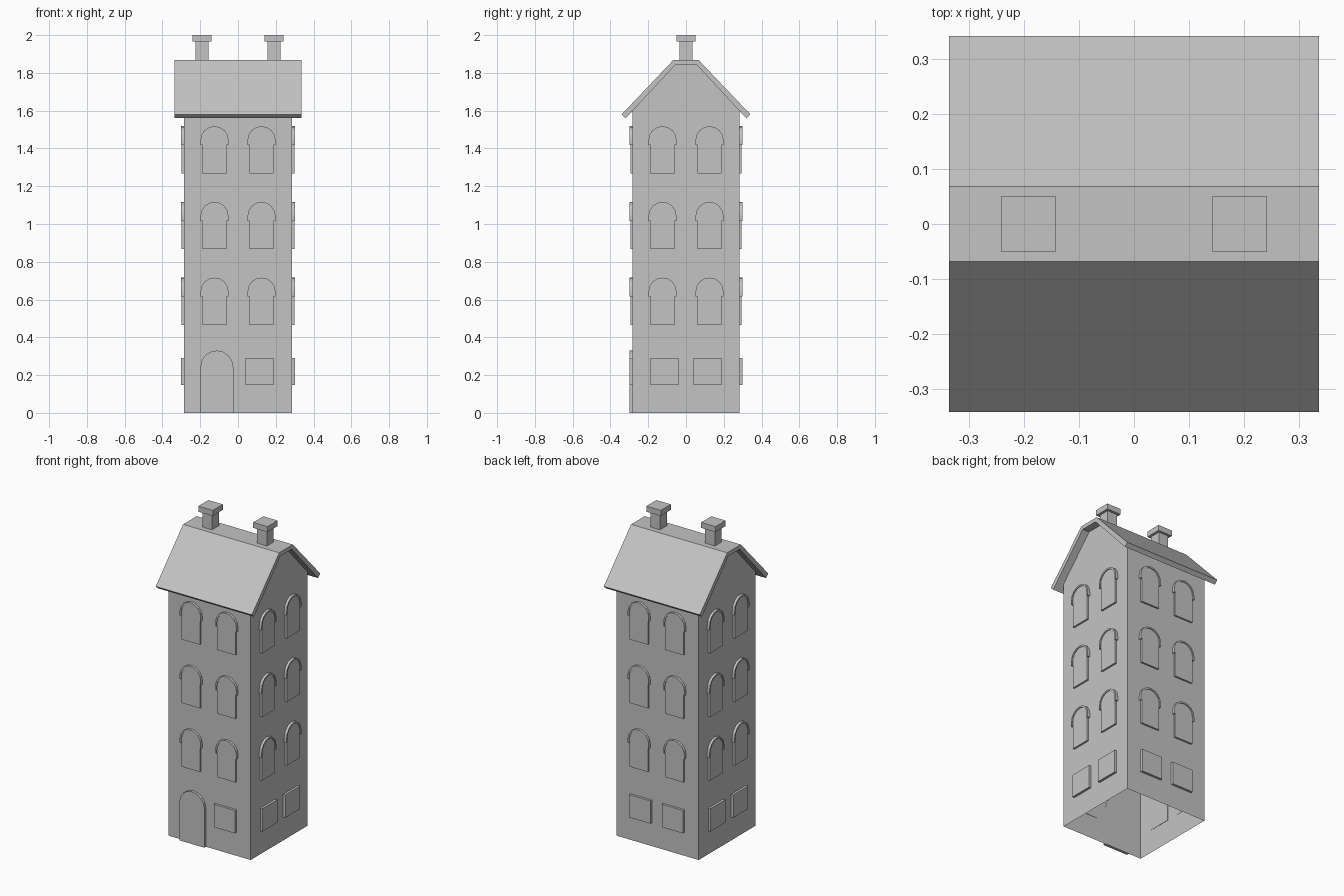
import bpy, bmesh
from math import sin, cos, pi
from mathutils import Matrix, Vector

cube = bpy.data.objects.get("Cube")
if cube:
    bpy.data.objects.remove(cube)

grey = bpy.data.materials.new("plain_grey")
grey.use_nodes = True
grey.diffuse_color = (0.55, 0.55, 0.55, 1)
grey.node_tree.nodes["Principled BSDF"].inputs["Base Color"].default_value = (0.55, 0.55, 0.55, 1)


def prism(name, outline, near, far, place=Matrix(), open_if=None):
    """Extrude an outline (u, z) along local y; drop faces where open_if(normal)."""
    bm = bmesh.new()
    base = [bm.verts.new((u, near, z)) for u, z in outline]
    face = bm.faces.new(base)
    moved = bmesh.ops.extrude_face_region(bm, geom=[face])["geom"]
    bmesh.ops.translate(bm, vec=(0, far - near, 0),
                        verts=[g for g in moved if isinstance(g, bmesh.types.BMVert)])
    bmesh.ops.recalc_face_normals(bm, faces=bm.faces)
    if open_if:
        gone = [f for f in bm.faces if open_if(f.normal)]
        bmesh.ops.delete(bm, geom=gone, context="FACES")
    bm.transform(place)
    mesh = bpy.data.meshes.new(name)
    bm.to_mesh(mesh)
    bm.free()
    mesh.materials.append(grey)
    obj = bpy.data.objects.new(name, mesh)
    bpy.context.collection.objects.link(obj)
    return obj


def box(name, x, half, z0, z1):
    rect = [(x - half, z0), (x + half, z0), (x + half, z1), (x - half, z1)]
    return prism(name, rect, -half, half)


def arch(x, radius, bottom, spring, steps=8):
    """Straight sides topped by a half circle, from right foot to left foot."""
    arc = [(x + radius * cos(pi * i / steps), spring + radius * sin(pi * i / steps))
           for i in range(steps + 1)]
    return [(x + radius, bottom)] + arc + [(x - radius, bottom)]


def mirrored(points):
    return points + [(-u, z) for u, z in reversed(points)]


HALF_X, HALF_Y = 0.287, 0.283
turn = Matrix.Rotation(pi / 2, 4, "Z")

# Walls with gables, open underneath and under the roof
under_roof = [(0.319, 1.56), (0.057, 1.842)]
wall_outline = mirrored([(HALF_Y, 0), (HALF_Y, 1.599), under_roof[1]])
prism("walls", wall_outline, -HALF_X, HALF_X, turn, lambda n: abs(n.z) > 0.1)

# Roof slab with a flat ridge
over_roof = [(0.341, 1.58), (0.068, 1.867)]
roof_outline = mirrored(over_roof) + mirrored(under_roof)[::-1]
prism("roof", roof_outline, -0.335, 0.335, turn)

# Chimneys
for side, x in (("right", -0.191), ("left", 0.191)):
    box(side + "_chimney_shaft", x, 0.034, 1.85, 1.965)
    box(side + "_chimney_cap", x, 0.05, 1.965, 2.0)

# Windows on all four sides; the front has a door in place of one
sides = (("front", 0, HALF_Y), ("left", 1, HALF_X), ("back", 2, HALF_Y), ("right", 3, HALF_X))
for side, quarter, wall in sides:
    place = Matrix.Rotation(quarter * pi / 2, 4, "Z")
    inner = -wall + 0.002
    for s in (-1, 1):
        for floor in range(3):
            z = 0.466 + 0.401 * floor
            x = 0.1245 * s
            label = f"{side}_window_{floor + 1}_{'a' if s < 0 else 'b'}"
            prism(label, arch(x, 0.064, z, z + 0.176), inner, -wall - 0.011, place)
            hood = arch(x, 0.074, z + 0.15, z + 0.176)
            hood += arch(x, 0.064, z + 0.15, z + 0.176)[::-1]
            prism(label + "_hood", hood, inner, -wall - 0.016, place)
        if side == "front" and s < 0:
            prism("front_door", arch(-0.112, 0.087, 0, 0.243), inner, -wall - 0.016, place)
        else:
            u = 0.114 * s
            rect = [(u - 0.074, 0.147), (u + 0.074, 0.147), (u + 0.074, 0.291), (u - 0.074, 0.291)]
            prism(f"{side}_ground_window_{'a' if s < 0 else 'b'}", rect, inner, -wall - 0.015, place)
